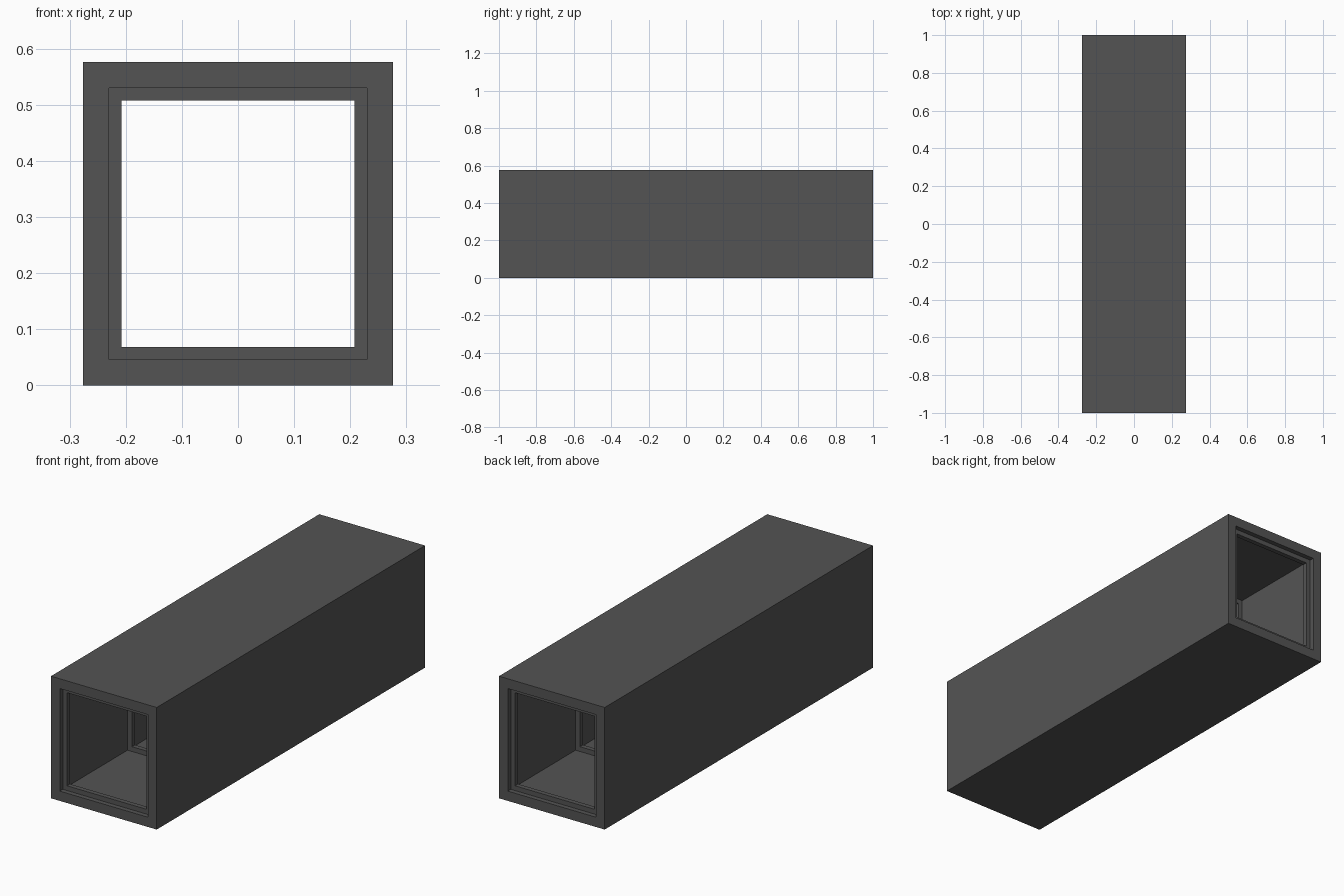
import bpy
import bmesh

if "Cube" in bpy.data.objects:
    bpy.data.objects.remove(bpy.data.objects["Cube"], do_unlink=True)

WIDTH, HEIGHT, LENGTH = 0.552, 0.576, 2.0
WALL = 0.046          # thickness of the tube wall
LIP = 0.0685          # inset of the rib openings from the outside
RIB = 0.0225          # rib thickness along the tube
RIB_COUNT = 5

grey = bpy.data.materials.new("dark grey")
grey.use_nodes = True
colour = (0.088, 0.088, 0.088, 1.0)
grey.diffuse_color = colour
bsdf = grey.node_tree.nodes["Principled BSDF"]
bsdf.inputs["Base Color"].default_value = colour
bsdf.inputs["Roughness"].default_value = 0.8


def square_frame(name, y_mid, depth, outer, inner):
    """Hollow rectangular frame; outer and inner are insets from the tube's outside."""
    bm = bmesh.new()
    front, back = y_mid - depth / 2, y_mid + depth / 2
    rings = []
    for inset, y in ((outer, front), (outer, back), (inner, back), (inner, front)):
        hx, z0, z1 = WIDTH / 2 - inset, inset, HEIGHT - inset
        corners = ((-hx, z0), (hx, z0), (hx, z1), (-hx, z1))
        rings.append([bm.verts.new((x, y, z)) for x, z in corners])
    # Bridge the four rings into a closed loop
    for i in range(4):
        a, b = rings[i], rings[(i + 1) % 4]
        for j in range(4):
            k = (j + 1) % 4
            bm.faces.new((a[j], a[k], b[k], b[j]))
    bmesh.ops.recalc_face_normals(bm, faces=bm.faces)
    mesh = bpy.data.meshes.new(name)
    bm.to_mesh(mesh)
    bm.free()
    mesh.materials.append(grey)
    obj = bpy.data.objects.new(name, mesh)
    bpy.context.collection.objects.link(obj)
    return obj


# Outer tube
square_frame("tube_shell", 0, LENGTH, 0, WALL)

# Evenly spaced inner ribs, the end ones recessed behind the rims
first = -LENGTH / 2 + 1.5 * RIB
for i in range(RIB_COUNT):
    y = first * (1 - 2 * i / (RIB_COUNT - 1))
    square_frame(f"inner_rib_{i + 1}", y, RIB, WALL - 0.004, LIP)
